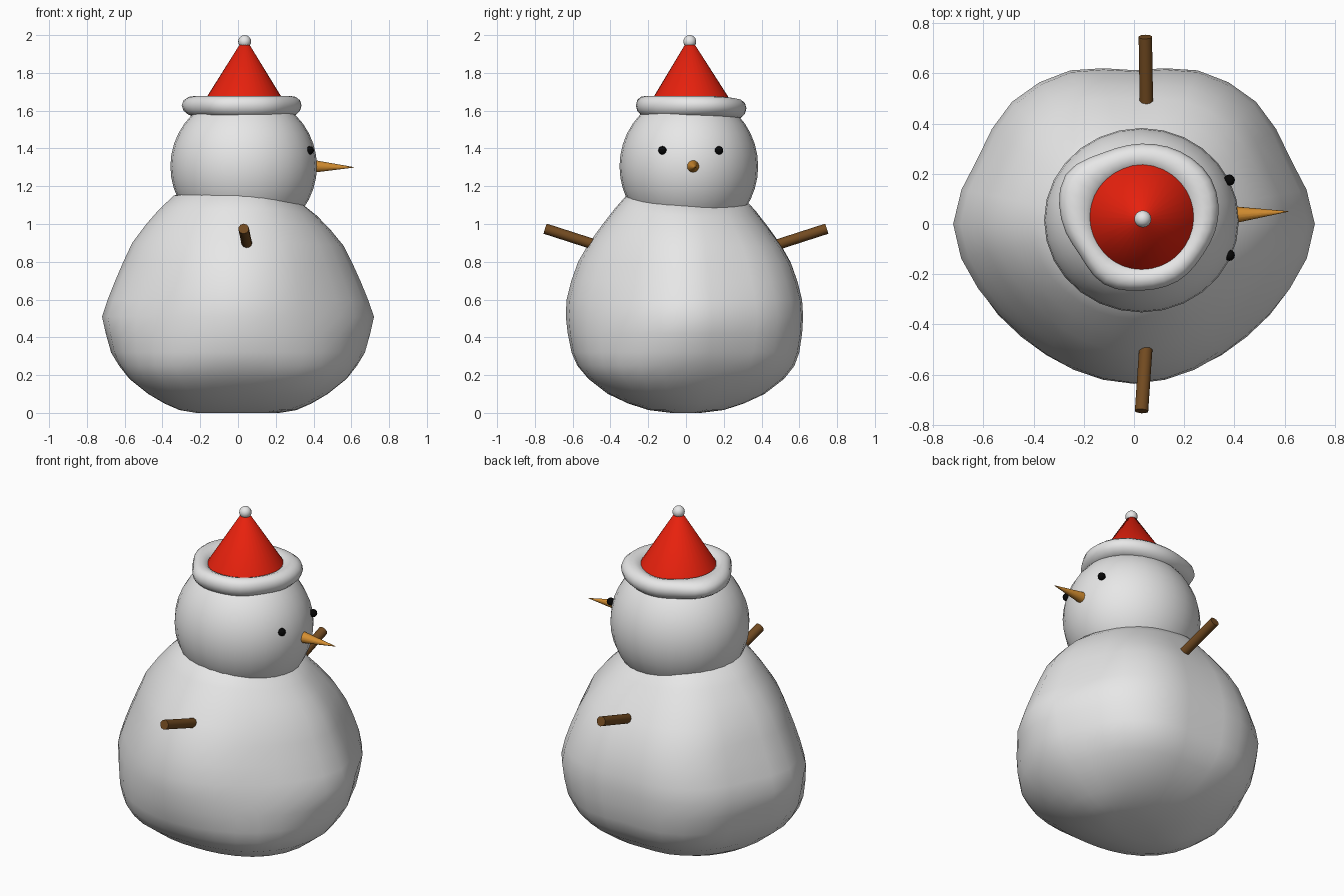
import bpy, bmesh, math
from mathutils import Vector

if "Cube" in bpy.data.objects:
    bpy.data.objects.remove(bpy.data.objects["Cube"])


def material(name, rgb):
    m = bpy.data.materials.new(name)
    m.diffuse_color = (*rgb, 1)
    m.use_nodes = True
    m.node_tree.nodes["Principled BSDF"].inputs["Base Color"].default_value = m.diffuse_color
    return m


SNOW = material("snow_white", (0.8, 0.8, 0.8))
RED = material("hat_red", (0.8, 0.015, 0.004))
ORANGE = material("carrot_orange", (0.66, 0.27, 0.03))
BROWN = material("stick_brown", (0.17, 0.07, 0.015))
BLACK = material("coal_black", (0.002, 0.002, 0.002))


def finish(name, bm, mat, angle=60):
    bmesh.ops.recalc_face_normals(bm, faces=bm.faces)
    me = bpy.data.meshes.new(name)
    bm.to_mesh(me)
    bm.free()
    ob = bpy.data.objects.new(name, me)
    bpy.context.collection.objects.link(ob)
    me.materials.append(mat)
    bpy.ops.object.select_all(action='DESELECT')
    ob.select_set(True)
    bpy.context.view_layer.objects.active = ob
    bpy.ops.object.shade_smooth_by_angle(angle=math.radians(angle))
    return ob


def around(table, t):
    """Smoothly interpolate a closed table of values, t in 0..1."""
    n = len(table)
    i = int(t * n)
    f = t * n - i
    a, b, c, d = (table[(i + k) % n] for k in (-1, 0, 1, 2))
    return b + 0.5 * f * (c - a + f * (2*a - 5*b + 4*c - d + f * (3*(b - c) + d - a)))


def bridge(bm, rings, closed=False):
    n = len(rings[0])
    pairs = list(zip(rings, rings[1:]))
    if closed:
        pairs.append((rings[-1], rings[0]))
    for a, b in pairs:
        for i in range(n):
            j = (i + 1) % n
            bm.faces.new((a[i], a[j], b[j], b[i]))


def rod(name, start, end, r1, r2, mat, sides):
    start, end = Vector(start), Vector(end)
    axis = end - start
    bm = bmesh.new()
    bmesh.ops.create_cone(bm, cap_ends=True, segments=sides, radius1=r1, radius2=r2, depth=axis.length)
    bmesh.ops.transform(bm, matrix=axis.to_track_quat('Z', 'Y').to_matrix().to_4x4(), verts=bm.verts)
    bmesh.ops.translate(bm, vec=(start + end) / 2, verts=bm.verts)
    return finish(name, bm, mat)


def ball(name, centre, scale, mat, u=24, v=16):
    bm = bmesh.new()
    bmesh.ops.create_uvsphere(bm, u_segments=u, v_segments=v, radius=1)
    bmesh.ops.scale(bm, vec=scale, verts=bm.verts)
    bmesh.ops.translate(bm, vec=centre, verts=bm.verts)
    return finish(name, bm, mat, 180)


# Body: lumpy loft of rings
# (height, half width x, half width y, lumpiness of the +y side, of the -y side)
PROFILE = [(0.0, .22, .08, 0, 0), (.015, .31, .2, .2, -.3), (.05, .39, .31, .4, -.6), (.1, .475, .42, .6, -.8),
           (.18, .575, .525, .8, -.8), (.25, .63, .58, 1, -.4), (.32, .672, .605, 1, .1), (.42, .7, .62, 1, .5),
           (.51, .72, .625, 1, .9), (.6, .69, .62, 1, 1), (.7, .65, .595, 1, 1), (.8, .607, .56, 1, 1),
           (.9, .56, .505, .8, .8), (1.0, .485, .435, .6, .6), (1.08, .415, .375, .4, .4),
           (1.15, .34, .315, .3, .3), (1.2, .2, .2, 0, 0)]
LUMPS = [1, .96, 1.03, 1.04, .98, 1.04, 1.03, .96, 1, .95, .935, .985, 1.02, .985, .935, .95]
bm = bmesh.new()
rings = []
for z, rx, ry, w_back, w_front in PROFILE:
    ring = []
    for i in range(32):
        a = math.tau * i / 32
        r = rx * ry / math.hypot(ry * math.cos(a), rx * math.sin(a))
        r *= 1 + (w_back if i < 16 else w_front) * (around(LUMPS, i / 32) - 1)
        # the shoulder sags a little towards +x +y
        sag = .06 * max(0, math.cos(a - math.radians(30))) * (z / 1.2) ** 4
        ring.append(bm.verts.new((r * math.cos(a), r * math.sin(a), z - sag)))
    rings.append(ring)
bridge(bm, rings)
bm.faces.new(rings[0])
bm.faces.new(rings[-1])
finish("body", bm, SNOW, 180)

# Head
ball("head", (.03, .015, 1.305), (.388, .367, .385), SNOW, 28, 20)

# Hat: uneven fur brim, cone and pompom
OUTER = [.305, .32, .31, .30, .305, .35, .32, .285, .30, .285, .287, .283]
bm = bmesh.new()
rings = []
for i in range(36):
    a = math.tau * i / 36
    outer = around(OUTER, i / 36)
    half = (outer - .185) / 2
    drop = .015 * max(0, math.sin(a)) ** 4
    ring = []
    for k in range(12):
        b = math.tau * k / 12
        r = outer - half + half * math.cos(b)
        z = 1.623 - drop + .055 * math.sin(b) + .005 * math.cos(b)
        ring.append(bm.verts.new((.03 + r * math.cos(a), .02 + r * math.sin(a), z)))
    rings.append(ring)
bridge(bm, rings, closed=True)
finish("hat_brim", bm, SNOW, 180)
rod("hat_cone", (.033, .025, 1.645), (.035, .02, 1.985), .215, .004, RED, 32)
ball("hat_pompom", (.035, .02, 1.966), (.034, .034, .034), SNOW, 16, 12)

# Face on the +x side: coal eyes and carrot nose
for side, y in (("left", .175), ("right", -.125)):
    ball(side + "_eye", (.38, y, 1.39), (.022, .022, .022), BLACK, 12, 8)
rod("nose", (.37, .035, 1.306), (.615, .05, 1.30), .038, .001, ORANGE, 16)

# Stick arms
rod("left_arm", (.05, .45, .88), (.045, .745, .975), .028, .028, BROWN, 10)
rod("right_arm", (.05, -.45, .88), (.03, -.745, .975), .028, .028, BROWN, 10)
